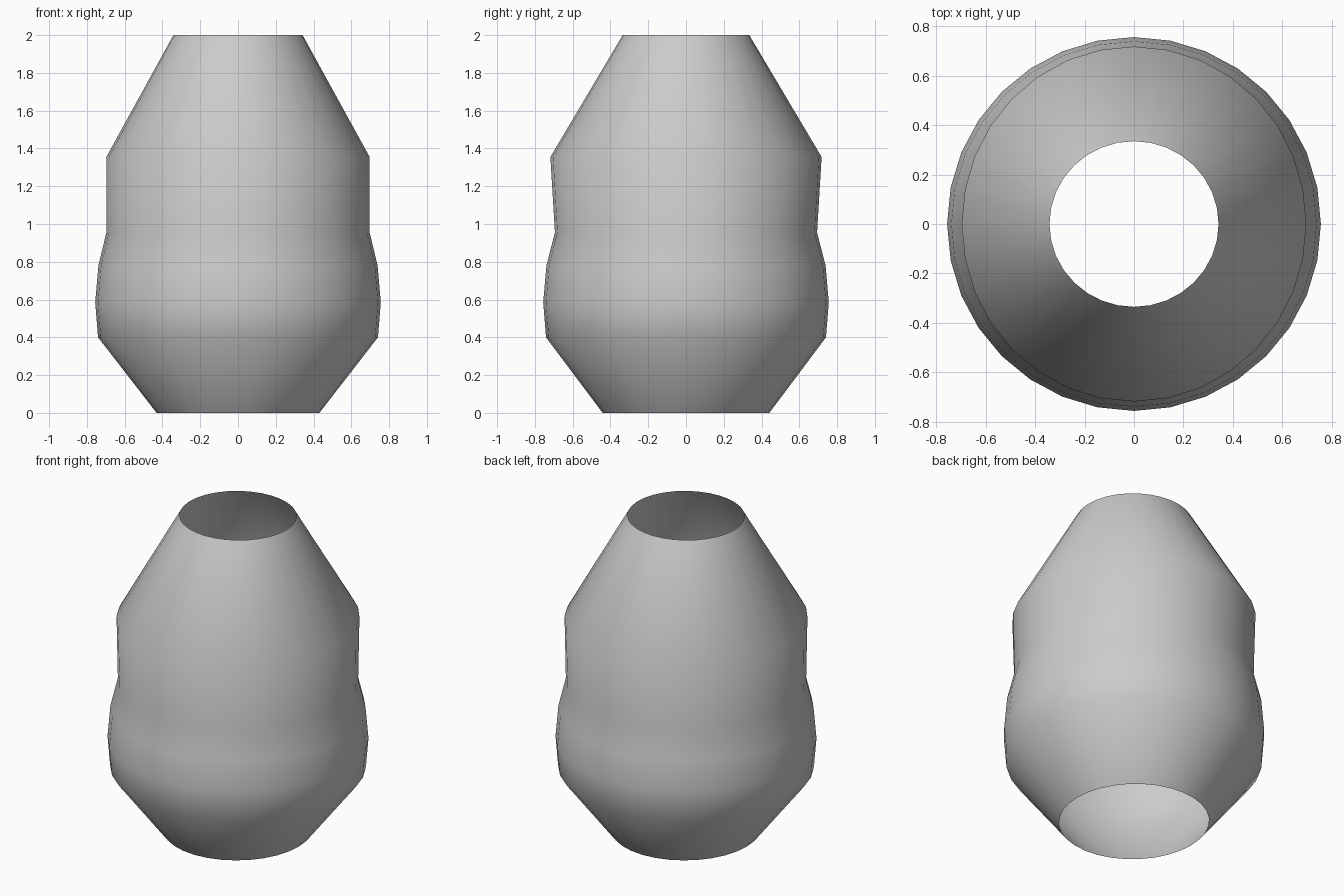
import bpy, bmesh, math

if "Cube" in bpy.data.objects:
    bpy.data.objects.remove(bpy.data.objects["Cube"])

SIDES = 32
# Profile rings: height, radius along x, radius along y
RINGS = [
    (0.00, 0.431, 0.441),
    (0.40, 0.741, 0.741),
    (0.585, 0.756, 0.756),
    (0.78, 0.739, 0.739),
    (0.955, 0.697, 0.694),
    (1.355, 0.697, 0.718),
    (2.00, 0.342, 0.335),
]

# Open-ended shell lofted through the rings
bm = bmesh.new()
loops = []
for z, rx, ry in RINGS:
    angles = [2 * math.pi * i / SIDES for i in range(SIDES)]
    loops.append([bm.verts.new((rx * math.cos(a), ry * math.sin(a), z)) for a in angles])
for low, high in zip(loops, loops[1:]):
    for i in range(SIDES):
        j = (i + 1) % SIDES
        face = bm.faces.new((low[i], low[j], high[j], high[i]))
        face.smooth = True

mesh = bpy.data.meshes.new("vase_shell")
bm.to_mesh(mesh)
bm.free()
shell = bpy.data.objects.new("vase_shell", mesh)
bpy.context.collection.objects.link(shell)
